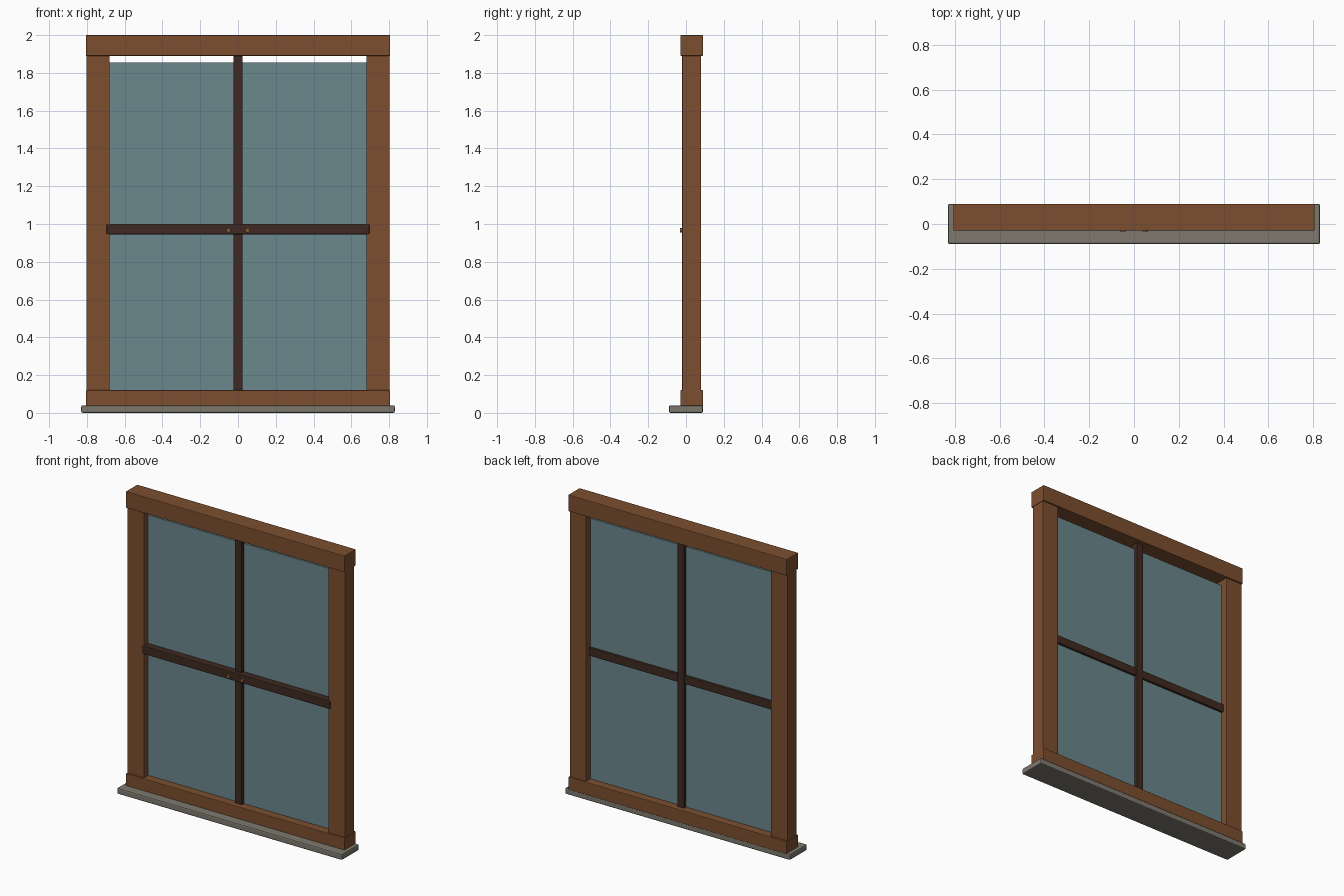
import bpy, bmesh, math
from mathutils import Matrix

if "Cube" in bpy.data.objects:
    bpy.data.objects.remove(bpy.data.objects["Cube"])


def material(name, rgb):
    m = bpy.data.materials.new(name)
    m.diffuse_color = (*rgb, 1)
    m.use_nodes = True
    m.node_tree.nodes["Principled BSDF"].inputs["Base Color"].default_value = m.diffuse_color
    return m


WOOD = material("brown wood", (0.20, 0.076, 0.028))
DARK = material("dark wood", (0.050, 0.022, 0.015))
GLASS = material("blue grey glass", (0.145, 0.245, 0.262))
STONE = material("grey stone", (0.205, 0.19, 0.155))
BRASS = material("dull brass", (0.25, 0.11, 0.045))


def finish(bm, name, mat):
    me = bpy.data.meshes.new(name)
    bm.to_mesh(me)
    bm.free()
    me.materials.append(mat)
    ob = bpy.data.objects.new(name, me)
    bpy.context.collection.objects.link(ob)
    return ob


def box(name, x, y, z, mat, bevel=0.0, segments=2):
    """Box between (min, max) pairs, with softened edges."""
    bm = bmesh.new()
    bmesh.ops.create_cube(bm, size=1)
    for v in bm.verts:
        v.co = [lo + (c + 0.5) * (hi - lo) for c, (lo, hi) in zip(v.co, (x, y, z))]
    if bevel:
        bmesh.ops.bevel(bm, geom=bm.edges[:], offset=bevel, segments=segments,
                        profile=0.5, affect='EDGES')
    return finish(bm, name, mat)


# Stone sill, projecting to the front
box("sill", (-0.83, 0.83), (-0.09, 0.09), (0, 0.04), STONE, 0.008)

# Outer frame
box("top_frame", (-0.806, 0.806), (-0.03, 0.09), (1.89, 2.0), WOOD, 0.004)
box("bottom_frame", (-0.806, 0.806), (-0.03, 0.09), (0.035, 0.12), WOOD, 0.004)
for side, s in (("left", -1), ("right", 1)):
    box(side + "_frame", tuple(sorted((s * 0.68, s * 0.803))), (-0.02, 0.08),
        (0.05, 1.95), WOOD, 0.004)

# Single pane, stopping short of the top frame
box("glass", (-0.69, 0.69), (0.025, 0.035), (0.10, 1.855), GLASS)

# Glazing bars
box("vertical_bar", (-0.025, 0.025), (0.003, 0.057), (0.11, 1.90), DARK, 0.003)
box("middle_rail", (-0.696, 0.696), (-0.022, 0.05), (0.945, 1.0), DARK, 0.004)

# Small round latches on the middle rail
for side, s in (("left", -1), ("right", 1)):
    bm = bmesh.new()
    bmesh.ops.create_cone(bm, cap_ends=True, segments=16, radius1=0.012, radius2=0.012,
                          depth=0.02, matrix=Matrix.Translation((s * 0.05, -0.023, 0.967))
                          @ Matrix.Rotation(math.pi / 2, 4, 'X'))
    finish(bm, side + "_latch", BRASS)
